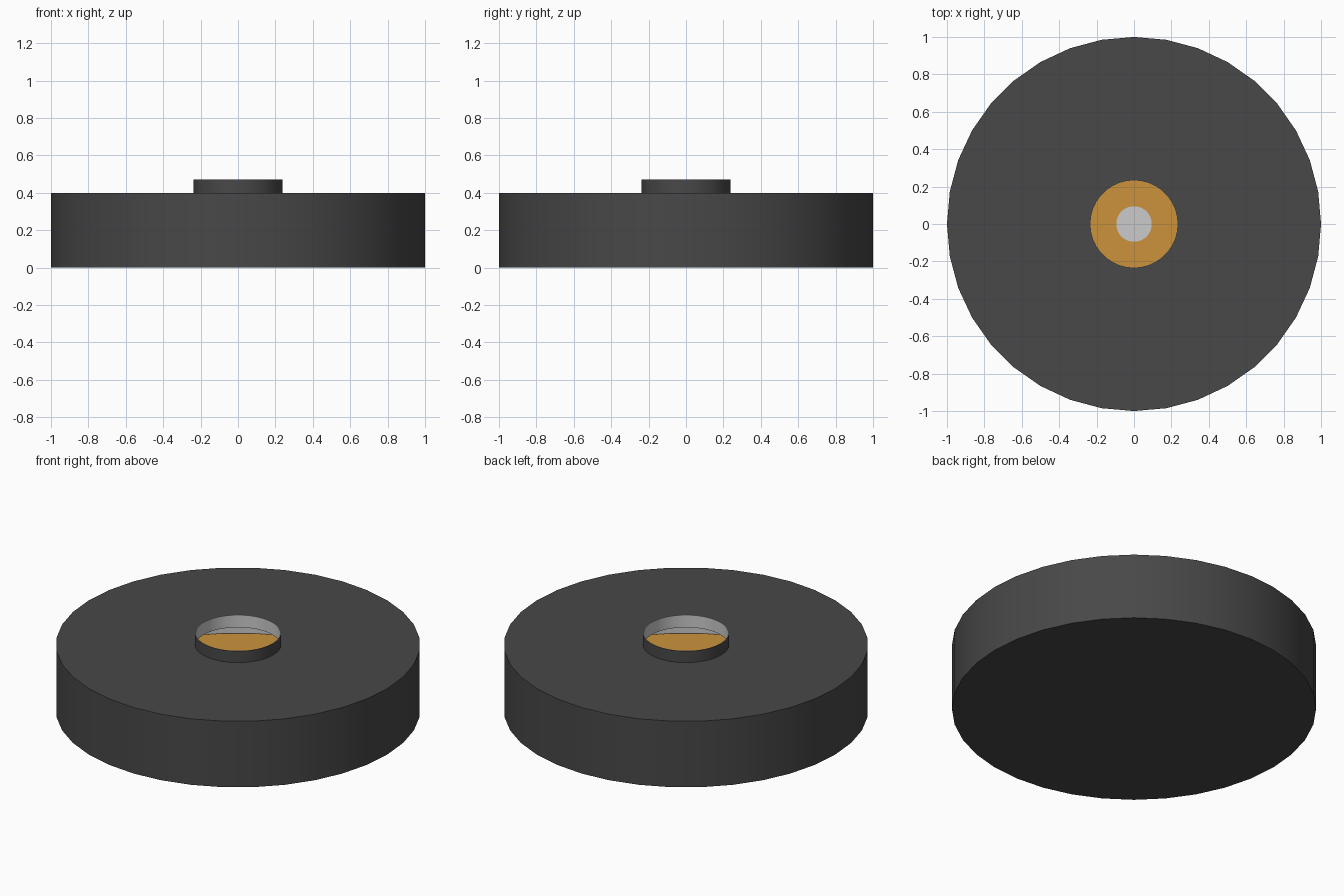
import bpy, bmesh, math

if "Cube" in bpy.data.objects:
    bpy.data.objects.remove(bpy.data.objects["Cube"])

SIDES = 36


def material(name, color):
    m = bpy.data.materials.new(name)
    m.diffuse_color = (*color, 1)
    m.use_nodes = True
    m.node_tree.nodes["Principled BSDF"].inputs["Base Color"].default_value = m.diffuse_color
    return m


def lathe(name, profile, mat=None, closed=False):
    """Revolve an (r, z) profile about z; walk it so outward is on the right."""
    bm = bmesh.new()
    rings = []
    for r, z in profile:
        if r == 0:
            rings.append([bm.verts.new((0, 0, z))] * SIDES)
        else:
            rings.append([bm.verts.new((r * math.cos(2 * math.pi * i / SIDES),
                                        r * math.sin(2 * math.pi * i / SIDES), z))
                          for i in range(SIDES)])
    pairs = list(zip(rings, rings[1:]))
    if closed:
        pairs.append((rings[-1], rings[0]))
    for a, b in pairs:
        for i in range(SIDES):
            j = (i + 1) % SIDES
            bm.faces.new(list(dict.fromkeys((a[i], a[j], b[j], b[i]))))
    me = bpy.data.meshes.new(name)
    bm.to_mesh(me)
    bm.free()
    ob = bpy.data.objects.new(name, me)
    bpy.context.collection.objects.link(ob)
    if mat:
        me.materials.append(mat)
    bpy.ops.object.select_all(action='DESELECT')
    ob.select_set(True)
    bpy.context.view_layer.objects.active = ob
    bpy.ops.object.shade_smooth_by_angle(angle=math.radians(30))
    return ob


dark = material("dark", (0.065, 0.065, 0.065))
amber = material("amber", (0.6, 0.29, 0.045))

# Round case with a short open collar
lathe("outer_case", [(0, 0), (1, 0), (1, 0.4), (0.237, 0.4), (0.237, 0.47)], dark)

# Pale inner skin of the hollow case, facing inwards
lathe("inner_liner", [(0.237, 0.47), (0.233, 0.47), (0.233, 0.395),
                      (0.994, 0.395), (0.994, 0.004), (0, 0.004)])

# Amber ring lying on the case floor
lathe("floor_ring", [(0.095, 0.004), (0.985, 0.004), (0.985, 0.01), (0.095, 0.01)],
      amber, closed=True)
